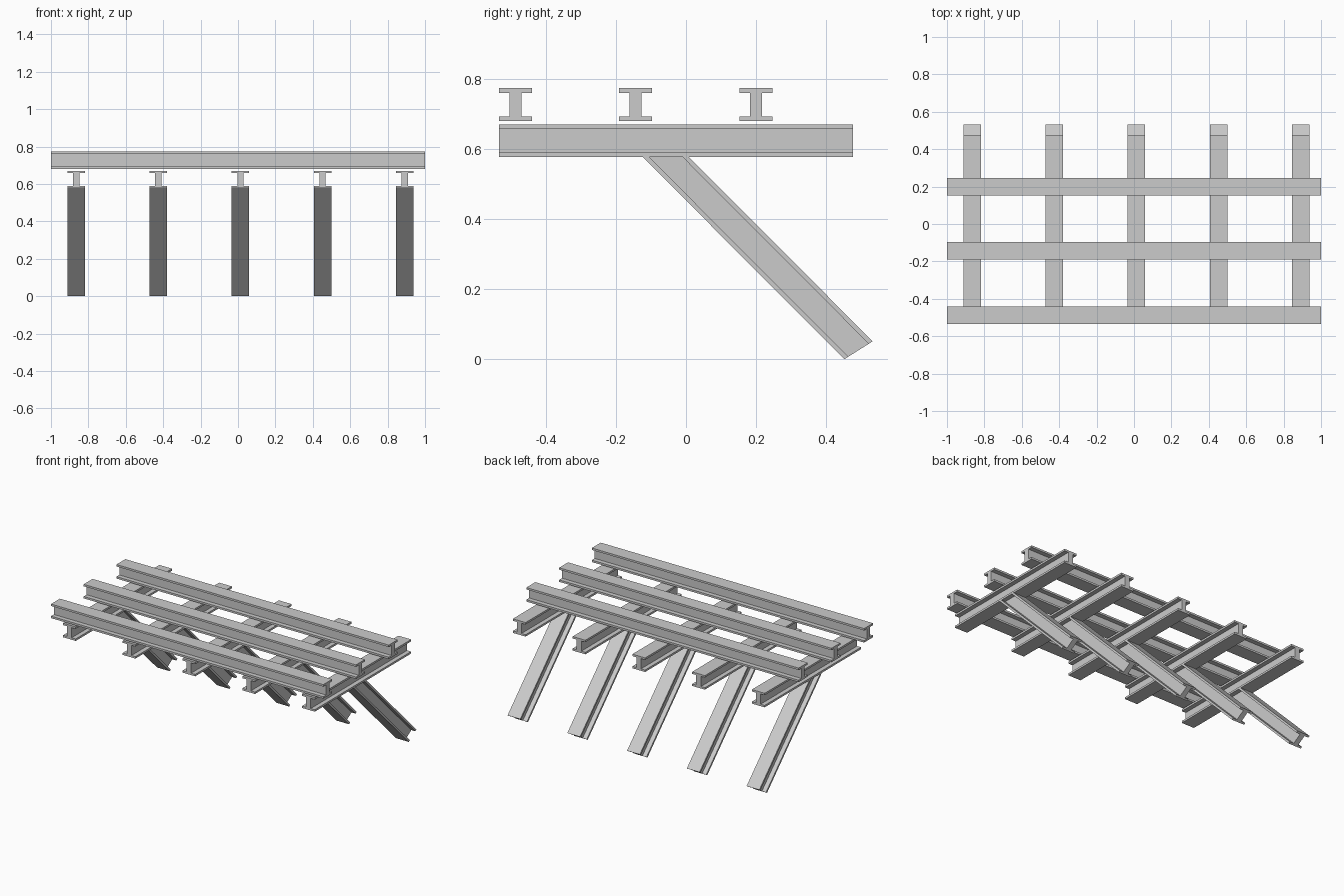
import bpy, bmesh

if "Cube" in bpy.data.objects:
    bpy.data.objects.remove(bpy.data.objects["Cube"])

S = 0.0467      # half width / half height of the I-section
F = 0.013       # flange thickness
W = 0.017       # half web thickness

# I-section outline as (across, up) points
I = S - F
PROFILE = [(-S, -S), (S, -S), (S, -I), (W, -I), (W, I), (S, I),
           (S, S), (-S, S), (-S, I), (-W, I), (-W, -I), (-S, -I)]


def i_beam(name, start, end):
    """Loft the I-section between two placement functions (u, v) -> xyz."""
    bm = bmesh.new()
    a = [bm.verts.new(start(u, v)) for u, v in PROFILE]
    b = [bm.verts.new(end(u, v)) for u, v in PROFILE]
    n = len(PROFILE)
    for i in range(n):
        j = (i + 1) % n
        bm.faces.new((a[i], a[j], b[j], b[i]))
    bm.faces.new(a[::-1])
    bm.faces.new(b)
    bmesh.ops.recalc_face_normals(bm, faces=bm.faces)
    me = bpy.data.meshes.new(name)
    bm.to_mesh(me)
    bm.free()
    ob = bpy.data.objects.new(name, me)
    bpy.context.collection.objects.link(ob)
    return ob


# Three long beams running along x on top
for k, y in enumerate((-0.487, -0.144, 0.200)):
    i_beam(f"long_beam_{k + 1}",
           lambda u, v: (-1, y + u, 0.727 + v),
           lambda u, v: (1, y + u, 0.727 + v))

for k in range(5):
    x = -0.865 + 0.439 * k

    # Cross beams running along y underneath
    i_beam(f"cross_beam_{k + 1}",
           lambda u, v: (x + u, -0.534, 0.624 + v),
           lambda u, v: (x + u, 0.477, 0.624 + v))

    # 45 degree braces: level cut at the top, slanted cut at the foot
    def brace_top(u, v):
        return (x + u, -0.0575 + v * 2 ** 0.5, 0.5772)

    def brace_foot(u, v):
        t = (v + S) / (2 * S)
        return (x + u, 0.452 + 0.081 * t, 0.051 * t)

    i_beam(f"diagonal_brace_{k + 1}", brace_top, brace_foot)
